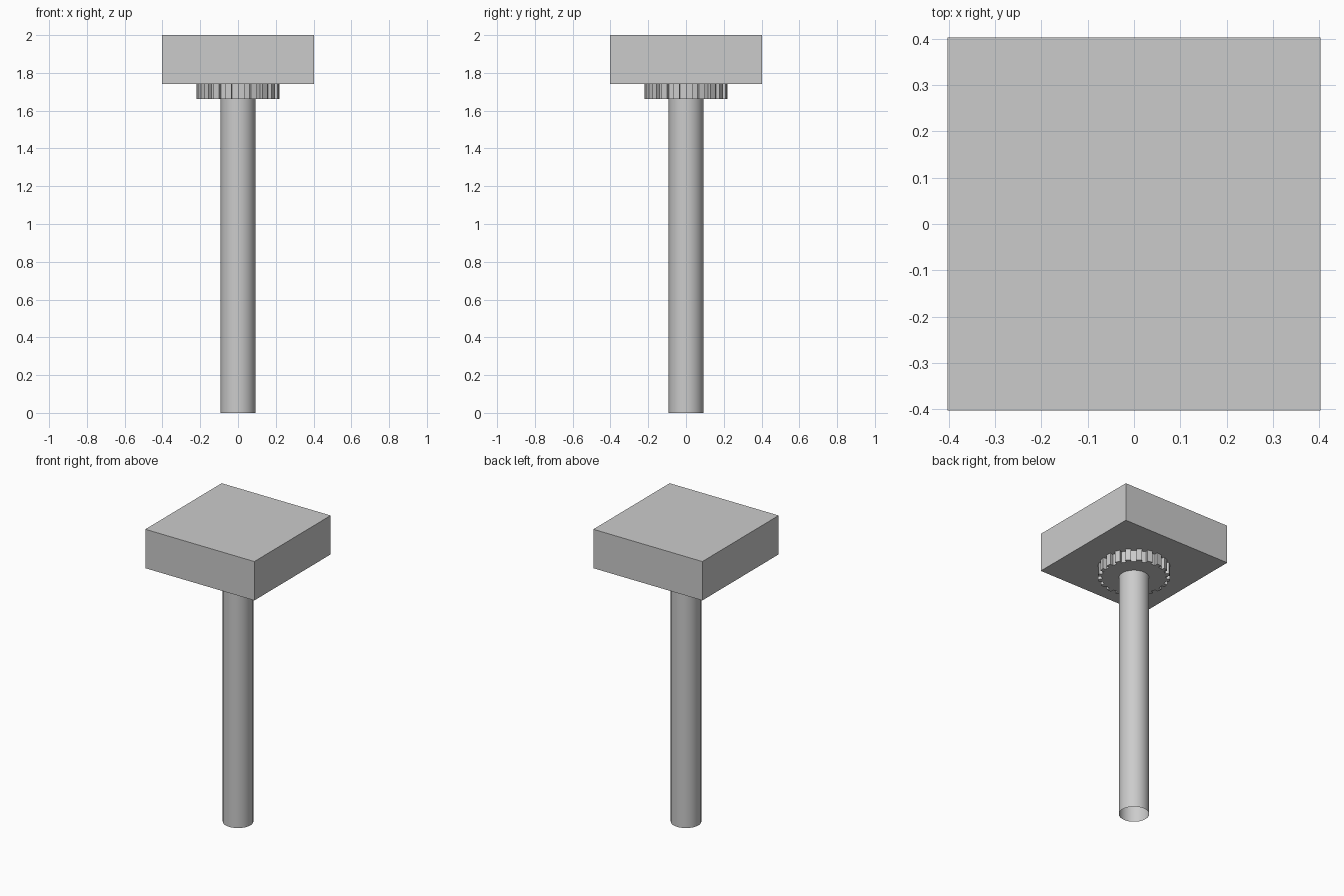
import bpy, bmesh
from math import cos, sin, pi

if "Cube" in bpy.data.objects:
    bpy.data.objects.remove(bpy.data.objects["Cube"])

TEETH = 20


def mesh_object(name, bm):
    bmesh.ops.recalc_face_normals(bm, faces=bm.faces)
    mesh = bpy.data.meshes.new(name)
    bm.to_mesh(mesh)
    bm.free()
    obj = bpy.data.objects.new(name, mesh)
    bpy.context.collection.objects.link(obj)
    return obj


# Square head block
bpy.ops.mesh.primitive_cube_add(size=1, location=(0, 0, 1.87))
head = bpy.context.object
head.name = "head_block"
head.scale = (0.806, 0.806, 0.26)

# Toothed collar: gear outline extruded up to the head
bm = bmesh.new()
pitch = 2 * pi / TEETH
ring = []
for i in range(TEETH):
    for frac, r in ((0.0, 0.197), (0.0, 0.22), (0.5, 0.22), (0.5, 0.197)):
        a = (i + frac) * pitch
        ring.append(bm.verts.new((r * cos(a), r * sin(a), 1.663)))
face = bm.faces.new(ring)
ext = bmesh.ops.extrude_face_region(bm, geom=[face])
top = [v for v in ext["geom"] if isinstance(v, bmesh.types.BMVert)]
bmesh.ops.translate(bm, verts=top, vec=(0, 0, 0.077))
mesh_object("toothed_collar", bm)

# Open-ended round handle
bpy.ops.mesh.primitive_cylinder_add(vertices=32, radius=0.0925, depth=1.68,
                                    end_fill_type='NOTHING', location=(0, 0, 0.84))
bpy.context.object.name = "handle"
bpy.ops.object.shade_smooth_by_angle()
